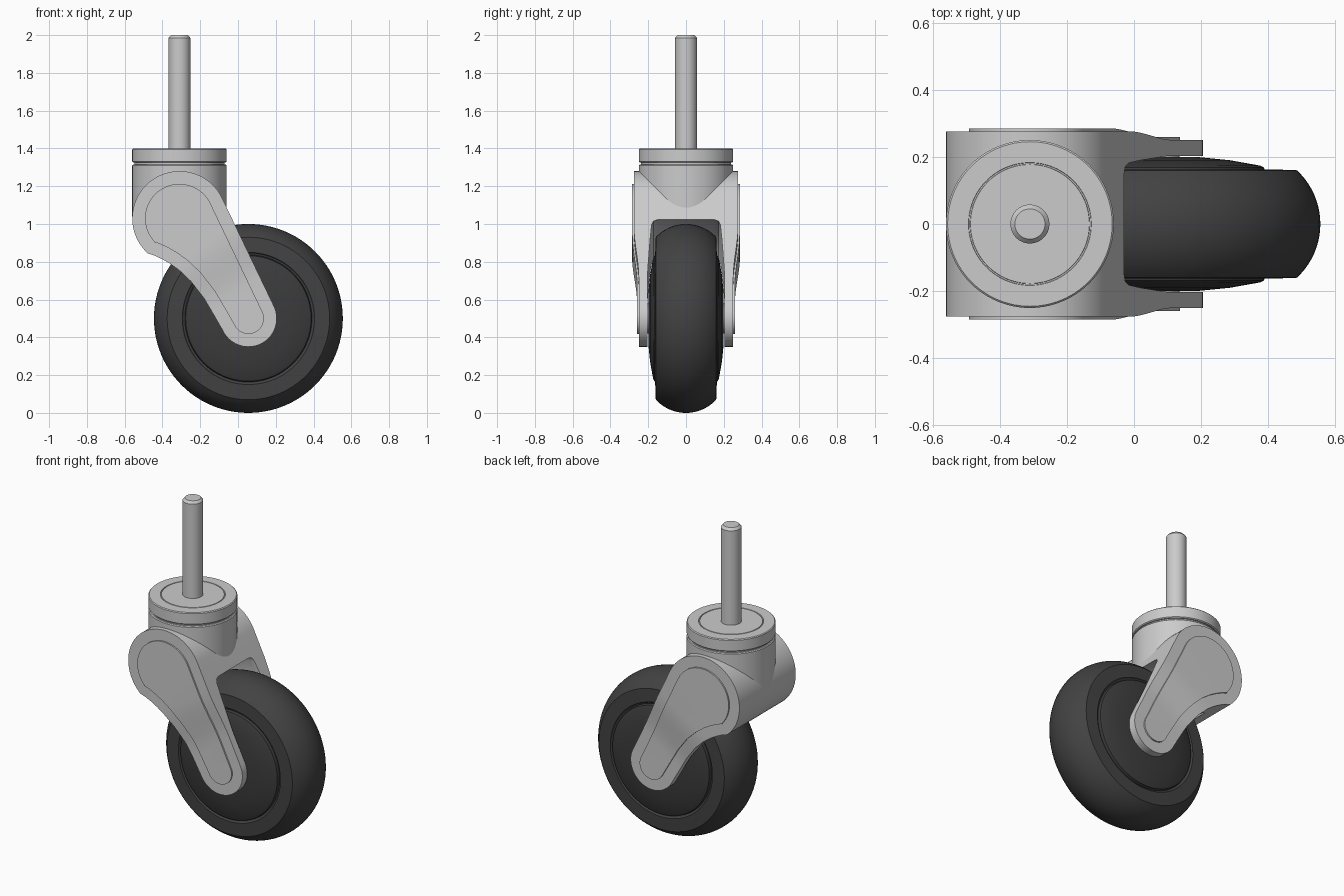
import bpy, bmesh, math
from mathutils import Vector

if "Cube" in bpy.data.objects:
    bpy.data.objects.remove(bpy.data.objects["Cube"])

PIVOT, AXLE = Vector((-0.31, 0, 1.03)), Vector((0.055, 0, 0.5))
ALONG = (AXLE - PIVOT).normalized()

rubber = bpy.data.materials.new("dark_rubber")
rubber.diffuse_color = (0.055, 0.055, 0.055, 1)
rubber.use_nodes = True
rubber.node_tree.nodes["Principled BSDF"].inputs["Base Color"].default_value = rubber.diffuse_color
plastic = bpy.data.materials.new("dark_plastic")
plastic.diffuse_color = (0.045, 0.045, 0.045, 1)
plastic.use_nodes = True
plastic.node_tree.nodes["Principled BSDF"].inputs["Base Color"].default_value = plastic.diffuse_color


def finish(bm, name, mat=None):
    bmesh.ops.recalc_face_normals(bm, faces=bm.faces)
    me = bpy.data.meshes.new(name)
    bm.to_mesh(me)
    bm.free()
    ob = bpy.data.objects.new(name, me)
    bpy.context.collection.objects.link(ob)
    if mat:
        me.materials.append(mat)
    return ob


def lathe(name, profile, center, axis, mat=None, n=96):
    """Revolve (radius, height) points about the z or y axis; ends are capped."""
    bm = bmesh.new()
    rings = []
    for r, h in profile:
        ring = []
        for i in range(n):
            a = 2 * math.pi * i / n
            u, v = r * math.cos(a), r * math.sin(a)
            p = Vector((u, v, h)) if axis == 'Z' else Vector((u, h, v))
            ring.append(bm.verts.new(p + Vector(center)))
        rings.append(ring)
    for a, b in zip(rings, rings[1:]):
        for i in range(n):
            j = (i + 1) % n
            bm.faces.new((a[i], a[j], b[j], b[i]))
    bm.faces.new(rings[0])
    bm.faces.new(rings[-1])
    return finish(bm, name, mat)


def mirrored(half):
    """Complete a symmetric profile given from the inside (+height) to the middle."""
    return half + [(r, -h) for r, h in reversed(half) if h > 1e-6]


def arc(c, r, a0, a1, n):
    angles = [math.radians(a0 + (a1 - a0) * i / n) for i in range(n + 1)]
    return [Vector((c.x + r * math.cos(a), c.z + r * math.sin(a))) for a in angles]


def outline(inset):
    """Pear shaped fork side, big end at the swivel and small end at the axle."""
    pts = arc(PIVOT, 0.25, 25.6, 228, 40)
    pts += [Vector(p) for p in ((-0.44, 0.832), (-0.40, 0.813), (-0.36, 0.79), (-0.31, 0.754),
                                (-0.25, 0.697), (-0.18, 0.607), (-0.13, 0.522))]
    pts += arc(AXLE, 0.15, 205, 385.6, 28)
    out = []
    for i, p in enumerate(pts):
        t = (pts[(i + 1) % len(pts)] - pts[i - 1]).normalized()
        out.append(p + Vector((-t.y, t.x)) * inset)
    return out


def half_width(p):
    t = min(1, max(0, ((p - PIVOT).dot(ALONG) - 0.2) / 0.3))
    return 0.276 - 0.026 * t * t * (3 - 2 * t)


def fork_solid(name, inset, raise_by):
    bm = bmesh.new()
    pts = outline(inset)
    face = bm.faces.new([bm.verts.new((p.x, -1, p.y)) for p in pts])
    new = bmesh.ops.extrude_face_region(bm, geom=[face])["geom"]
    for v in new:
        if isinstance(v, bmesh.types.BMVert):
            v.co.y = 1
    for k in range(9):
        bmesh.ops.bisect_plane(bm, geom=bm.verts[:] + bm.edges[:] + bm.faces[:], dist=1e-5,
                               plane_co=PIVOT + ALONG * (0.2 + 0.3 * k / 8), plane_no=ALONG)
    for v in bm.verts:
        v.co.y *= half_width(Vector((v.co.x, 0, v.co.z))) + raise_by
    return finish(bm, name)


def cut(ob, cutter):
    m = ob.modifiers.new("wheel_slot", 'BOOLEAN')
    m.operation, m.object, m.solver = 'DIFFERENCE', cutter, 'EXACT'
    bpy.context.view_layer.objects.active = ob
    bpy.ops.object.modifier_apply(modifier=m.name)


# Fork with raised side panels, hollowed out around the wheel
slot = lathe("slot_cutter", mirrored([(0.001, 0.203), (0.25, 0.203), (0.42, 0.19), (0.50, 0.182),
                                      (0.522, 0.172), (0.53, 0.15)]), AXLE, 'Y')
for part in (fork_solid("fork", 0, 0), fork_solid("fork_side_panels", 0.068, 0.009)):
    cut(part, slot)
bpy.data.objects.remove(slot)

# Swivel housing, bearing collar and threaded stem
x = PIVOT.x
lathe("swivel_housing", [(0.25, 1.04), (0.25, 1.31), (0.245, 1.315), (0.15, 1.315)], (x, 0, 0), 'Z')
lathe("bearing_neck", [(0.238, 1.30), (0.238, 1.33)], (x, 0, 0), 'Z')
lathe("bearing_collar", [(0.2, 1.325), (0.245, 1.325), (0.25, 1.33), (0.25, 1.395), (0.245, 1.4),
                         (0.183, 1.4), (0.182, 1.396), (0.178, 1.396), (0.177, 1.4), (0.05, 1.4)],
      (x, 0, 0), 'Z')
lathe("stem", [(0.058, 1.35), (0.058, 1.985), (0.045, 2.0)], (x, 0, 0), 'Z', n=48)

# Tyre with a rounded tread
R = 0.218
tread = [(0.5 - R + R * math.cos(a), R * math.sin(a))
         for a in (math.asin(0.16 / R) * (1 - i / 10) for i in range(11))]
lathe("tyre", mirrored([(0.335, 0.15), (0.345, 0.155), (0.35, 0.163)] + tread), AXLE, 'Y', rubber)

# Domed hub and axle
lathe("hub", mirrored([(0.02, 0.2), (0.14, 0.199), (0.23, 0.19), (0.32, 0.174), (0.332, 0.168),
                       (0.337, 0.15)]), AXLE, 'Y', plastic)
lathe("axle", [(0.08, -0.21), (0.08, 0.21)], AXLE, 'Y', n=32)

for ob in bpy.data.objects:
    ob.select_set(True)
    bpy.context.view_layer.objects.active = ob
bpy.ops.object.shade_smooth_by_angle(angle=math.radians(30))
